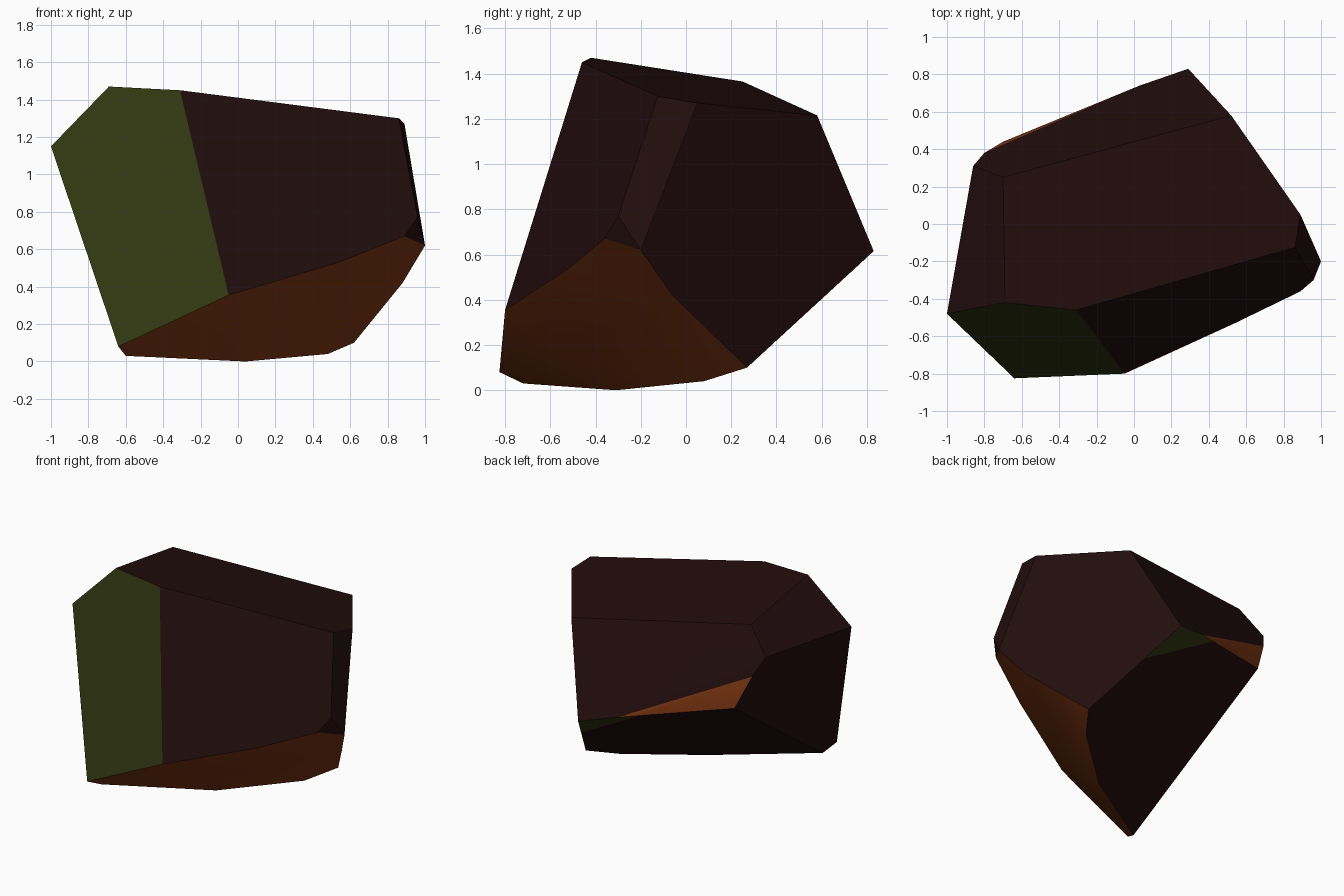
import bpy
import bmesh
import math
from mathutils import Vector
from mathutils.geometry import normal as plane_normal

default_cube = bpy.data.objects.get("Cube")
if default_cube:
    bpy.data.objects.remove(default_cube, do_unlink=True)


def make_material(name, colour):
    material = bpy.data.materials.new(name)
    material.use_nodes = True
    material.diffuse_color = (*colour, 1)
    material.specular_intensity = 0
    shader = material.node_tree.nodes["Principled BSDF"]
    shader.inputs["Base Color"].default_value = (*colour, 1)
    shader.inputs["Specular IOR Level"].default_value = 0
    return material


materials = [
    make_material("weathered_orange", (.2, .036, .0062)),
    make_material("dark_brown_stone", (.016, .0039, .004)),
    make_material("moss_green", (.03, .0385, .0055)),
]
ORANGE, BROWN, GREEN = range(len(materials))

# Corners where the flat cuts of the stone meet
corners = {
    "top_right": (-.69, -.42, 1.47),
    "top_front": (-.31, -.46, 1.45),
    "top_left": (.86, -.125, 1.3),
    "top_left_back": (.89, .05, 1.27),
    "top_back": (.52, .58, 1.215),
    "top_right_back": (-.7, .25, 1.365),
    "side_right": (-1, -.48, 1.15),
    "side_right_back": (-.86, .31, 1.19),
    "low_right": (-.64, -.825, .08),
    "low_front": (-.05, -.8, .355),
    "front_left": (.89, -.36, .67),
    "strip_left": (.96, -.3, .77),
    "far_left": (1, -.2, .62),
    "far_back": (.29, .83, .615),
    "chip_top": (-.8, .38, 1.06),
    "chip_low": (-.7, .44, .825),
    "chip_left": (.03, .74, .68),
    "base_left": (.62, .27, .1),
    "base_middle": (.04, -.31, 0),
}

# Rounded outer skin between the cuts
skin = [
    (.54, -.53, .53), (.88, -.06, .42), (.73, .12, .27), (.48, .08, .04),
    (-.4, -.6, .025), (-.6, -.72, .03), (.52, -.235, .27), (.01, -.57, .165),
]

# Each cut is a plane through three corners
base_cut = ("base_left", "base_middle", "chip_low")
cuts = [
    (base_cut, BROWN),
    (("top_right", "top_left", "top_back"), BROWN),
    (("top_front", "low_front", "top_left"), BROWN),
    (("top_right_back", "top_back", "far_back"), BROWN),
    (("top_left_back", "top_back", "base_left"), BROWN),
    (("side_right", "side_right_back", "low_right"), BROWN),
    (("side_right", "top_right", "top_right_back"), BROWN),
    (("top_left", "top_left_back", "strip_left"), BROWN),
    (("top_left_back", "far_left", "strip_left"), BROWN),
    (("front_left", "strip_left", "far_left"), BROWN),
    (("side_right", "top_front", "low_right"), GREEN),
]


def plane_through(names):
    points = [Vector(corners[name]) for name in names]
    return points[0], plane_normal(points)


planes = [(*plane_through(names), index) for names, index in cuts]


def surface_of(face):
    """Find the cut that a face lies on; what no cut touched is outer skin."""
    best, chosen = .025, ORANGE
    for point, direction, index in planes:
        gap = max(abs((v.co - point).dot(direction)) for v in face.verts)
        if gap < best:
            best, chosen = gap, index
    return chosen


# Stone body: a closed convex shell
bm = bmesh.new()
for position in list(corners.values()) + skin:
    bm.verts.new(position)
hull = bmesh.ops.convex_hull(bm, input=bm.verts[:], use_existing_faces=False)
loose = {g for g in hull["geom_interior"] + hull["geom_unused"]
         if isinstance(g, bmesh.types.BMVert)}
bmesh.ops.delete(bm, geom=list(loose), context="VERTS")
bmesh.ops.recalc_face_normals(bm, faces=bm.faces[:])

for face in bm.faces:
    face.material_index = surface_of(face)

# Join the triangles of each flat cut
bmesh.ops.dissolve_limit(bm, angle_limit=math.radians(4), verts=bm.verts[:],
                         edges=bm.edges[:], delimit={"MATERIAL"})

# Moss patch: the back corner of the sloping underside, split off by a line
base_direction = plane_through(base_cut)[1]


def underside():
    return [f for f in bm.faces if abs(f.normal.dot(base_direction)) > .99]


moss_start = Vector((.42, .61, .417))
moss_end = Vector((-.107, .684, .7))
across = Vector((0, 0, 1)).cross(moss_start - moss_end)
faces = underside()
edges = {e for f in faces for e in f.edges}
verts = {v for f in faces for v in f.verts}
bmesh.ops.bisect_plane(bm, geom=faces + list(edges) + list(verts),
                       plane_co=moss_start, plane_no=across)
bm.normal_update()
for face in underside():
    if (face.calc_center_median() - moss_start).dot(across) > 0:
        face.material_index = GREEN

mesh = bpy.data.meshes.new("stone")
bm.to_mesh(mesh)
bm.free()
for material in materials:
    mesh.materials.append(material)

stone = bpy.data.objects.new("stone", mesh)
bpy.context.collection.objects.link(stone)
bpy.context.view_layer.objects.active = stone
stone.select_set(True)
bpy.ops.object.shade_smooth_by_angle(angle=math.radians(20))
